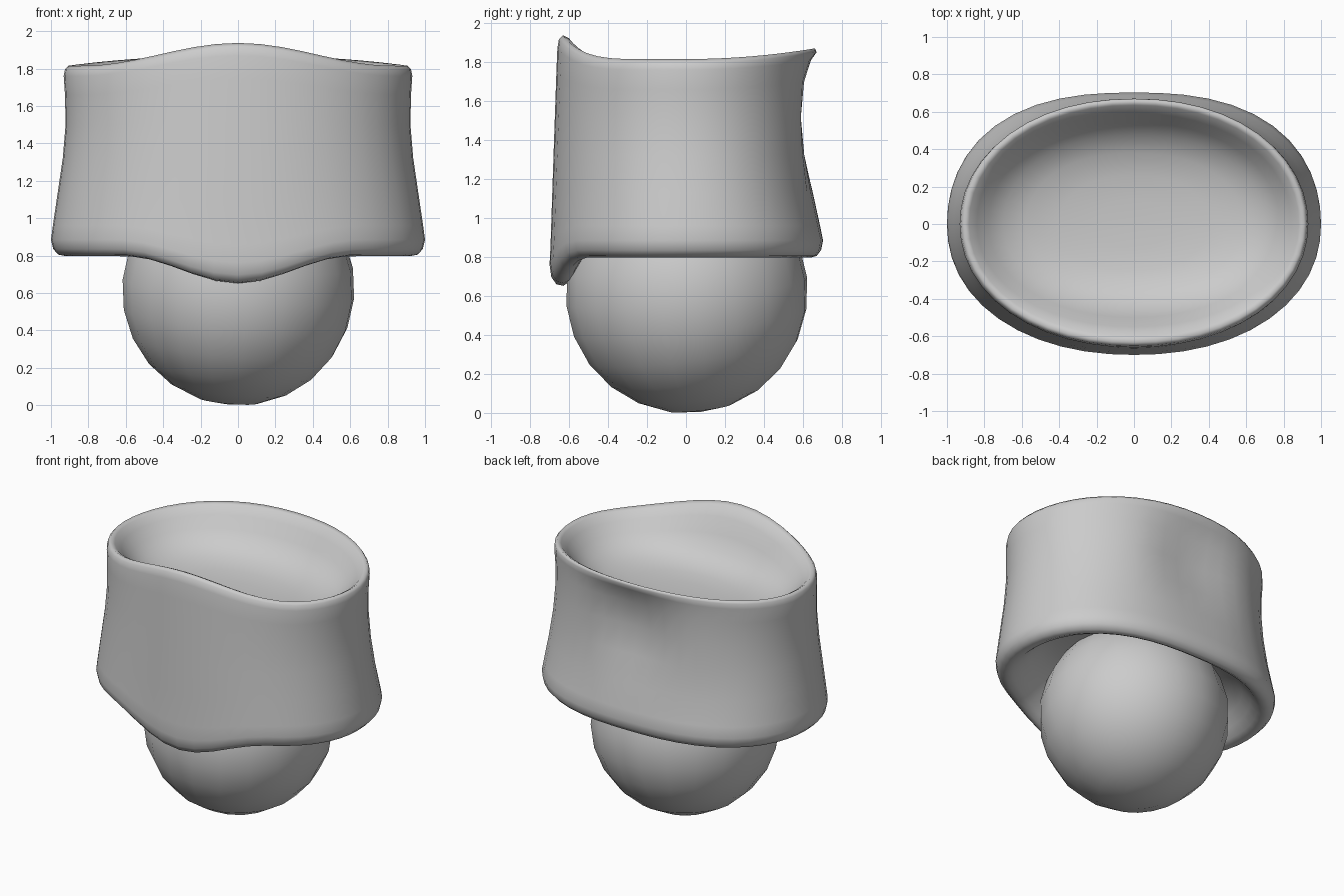
import bpy, bmesh, math

N = 48

# Head: round ball, mostly hidden inside the hat
bpy.ops.mesh.primitive_uv_sphere_add(segments=20, ring_count=12, radius=0.624,
                                     location=(0.002, 0.004, 0.622), rotation=(0.12, 0.08, 0.1))
head = bpy.context.object
head.name = "head"
bpy.ops.object.shade_smooth()


def bump(x, half):
    return math.cos(math.pi * x / (2 * half)) ** 2 if abs(x) < half else 0.0


# Hat rings from the underside, round the lower lip, up the wall, over the rim, into the bowl:
# (half width, front depth, back depth, height, top-edge weight, bottom-edge weight)
rings = [
    (0.40, 0.23, 0.26, 1.04, 0, 0),
    (0.58, 0.34, 0.38, 1.02, 0, 0.05),
    (0.70, 0.42, 0.47, 0.98, 0, 0.2),
    (0.77, 0.49, 0.53, 0.92, 0, 0.45),
    (0.825, 0.545, 0.575, 0.86, 0, 0.75),
    (0.875, 0.59, 0.61, 0.815, 0, 0.95),
    (0.92, 0.63, 0.64, 0.797, 0, 1),
    (0.96, 0.665, 0.67, 0.805, 0, 1),
    (0.988, 0.691, 0.693, 0.835, 0, 0.95),
    (1.00, 0.70, 0.703, 0.885, 0, 0.85),
    (0.99, 0.695, 0.688, 0.96, 0, 0.7),
    (0.965, 0.688, 0.655, 1.13, 0, 0.4),
    (0.937, 0.68, 0.64, 1.32, 0.1, 0.15),
    (0.922, 0.672, 0.64, 1.50, 0.35, 0),
    (0.925, 0.665, 0.645, 1.66, 0.7, 0),
    (0.932, 0.66, 0.66, 1.76, 0.9, 0),
    (0.925, 0.652, 0.670, 1.795, 1, 0),
    (0.908, 0.632, 0.662, 1.815, 1, 0),
    (0.882, 0.60, 0.635, 1.80, 1, 0),
    (0.84, 0.55, 0.59, 1.755, 0.85, 0),
    (0.78, 0.50, 0.54, 1.69, 0.5, 0),
    (0.70, 0.44, 0.475, 1.63, 0.2, 0),
    (0.58, 0.36, 0.38, 1.585, 0.05, 0),
    (0.40, 0.25, 0.26, 1.56, 0, 0),
    (0.20, 0.13, 0.13, 1.55, 0, 0),
]

# Hat: lofted squarish oval band with a raised front, dipped lower edge,
# pressed-in back and hollow top
bm = bmesh.new()
loops = []
for r, (rx, yf, yb, z, top, low) in enumerate(rings):
    loop = []
    t = min(max((z - 0.85) / 0.95, 0), 1)
    dent = 0.075 * math.exp(-((z - 1.5) / 0.22) ** 2) if 10 <= r <= 15 else 0
    for i in range(N):
        a = 2 * math.pi * i / N
        c, s = math.cos(a), math.sin(a)
        n = 2.15 - 0.08 * t + max(s, 0) * (0.3 - 0.25 * t)
        k = (abs(c) ** n + abs(s) ** n) ** (-1 / n)
        c, s = c * k, s * k
        if s < 0:
            y = s * yf
            dz = 0.122 * top * bump(c, 0.92) - 0.145 * low * bump(c, 0.66)
        else:
            y = s * yb - dent * bump(c, 0.55) * s
            dz = 0.055 * top * s * s
        loop.append(bm.verts.new((rx * c, y, z + dz)))
    loops.append(loop)
for lo, hi in zip(loops, loops[1:]):
    for i in range(N):
        j = (i + 1) % N
        bm.faces.new((lo[i], lo[j], hi[j], hi[i]))

# Close the ceiling and the bowl floor
for loop, z in ((loops[0], 1.05), (loops[-1], 1.547)):
    mid = bm.verts.new((0, 0, z))
    for i in range(N):
        bm.faces.new((loop[i], loop[(i + 1) % N], mid))
bmesh.ops.recalc_face_normals(bm, faces=bm.faces)
for f in bm.faces:
    f.smooth = True
mesh = bpy.data.meshes.new("hat")
bm.to_mesh(mesh)
bm.free()
hat = bpy.data.objects.new("hat", mesh)
bpy.context.collection.objects.link(hat)
